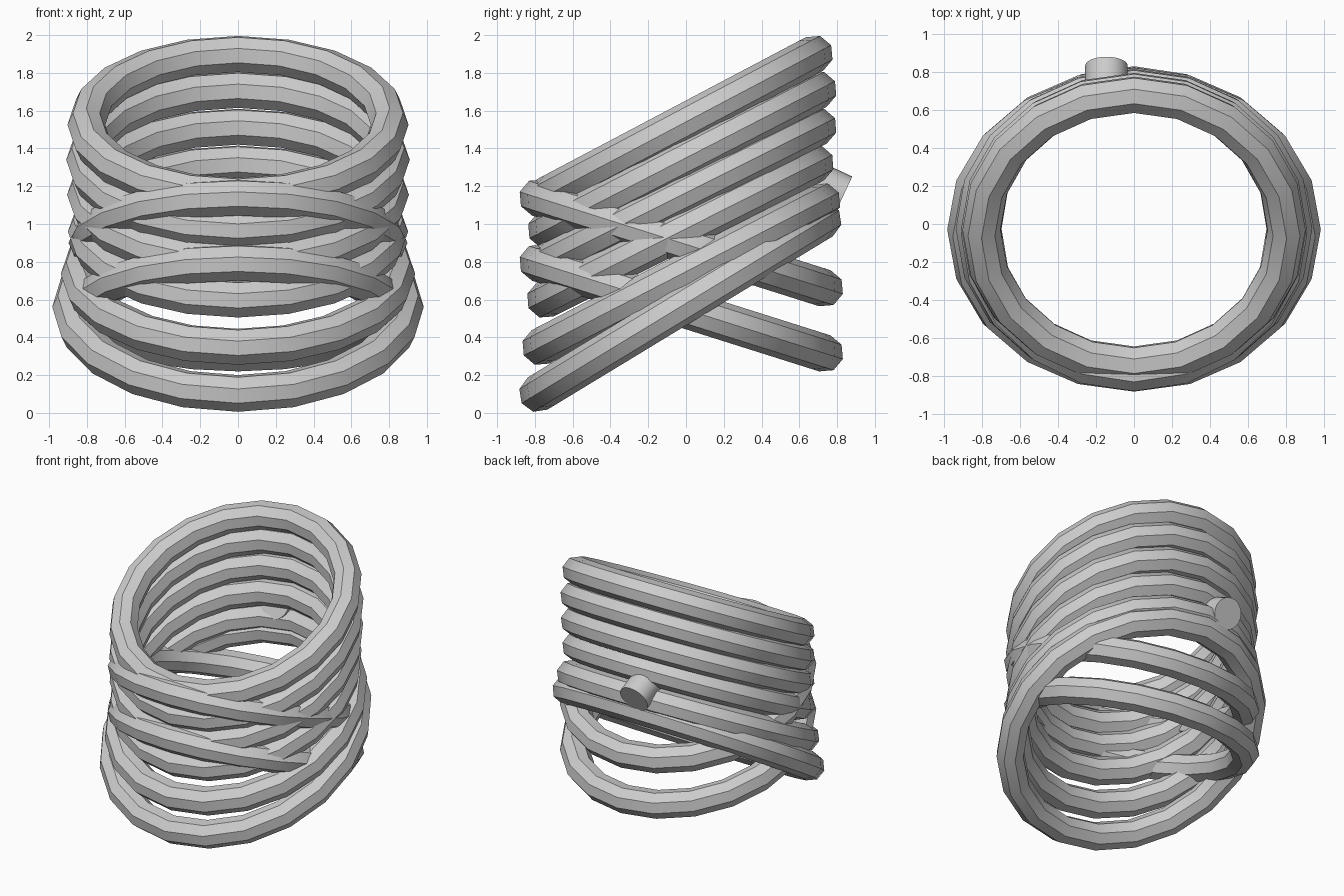
import bpy, math

if "Cube" in bpy.data.objects:
    bpy.data.objects.remove(bpy.data.objects["Cube"])

def ring(name, front, back, major=None, minor=0.1):
    """Tilted ring whose tube centre passes through two (y, z) points at x = 0."""
    dy, dz = back[0] - front[0], back[1] - front[1]
    bpy.ops.mesh.primitive_torus_add(
        major_segments=20, minor_segments=8,
        major_radius=major or math.hypot(dy, dz) / 2, minor_radius=minor,
        location=(0, (front[0] + back[0]) / 2, (front[1] + back[1]) / 2),
        rotation=(math.atan2(dz, dy), 0, 0))
    bpy.context.object.name = name
    bpy.ops.object.shade_smooth_by_angle(angle=math.radians(30))

# Main coil: stacked rings rising to the back
coil = [((-0.74, 1.15), (0.68, 1.90)),
        ((-0.74, 0.97), (0.70, 1.71)),
        ((-0.74, 0.795), (0.70, 1.515)),
        ((-0.745, 0.60), (0.685, 1.32)),
        ((-0.77, 0.35), (0.72, 1.12)),
        ((-0.785, 0.103), (0.725, 1.02))]
for i, (f, b) in enumerate(coil):
    ring(f"coil_ring_{i + 1}", f, b)

# Two crossing rings dropping to the back
for i, z in enumerate((1.14, 0.795)):
    ring(f"cross_ring_{i + 1}", (-0.785, z), (0.735, z - 0.48))

# Short peg at the back, pointing out and down
tilt = math.radians(25)
length = 0.2
bpy.ops.mesh.primitive_cylinder_add(
    vertices=24, radius=0.112, depth=length,
    location=(-0.145, 0.833 - math.cos(tilt) * length / 2, 1.15 + math.sin(tilt) * length / 2),
    rotation=(-math.pi / 2 - tilt, 0, 0))
bpy.context.object.name = "end_peg"
bpy.ops.object.shade_smooth_by_angle(angle=math.radians(30))
